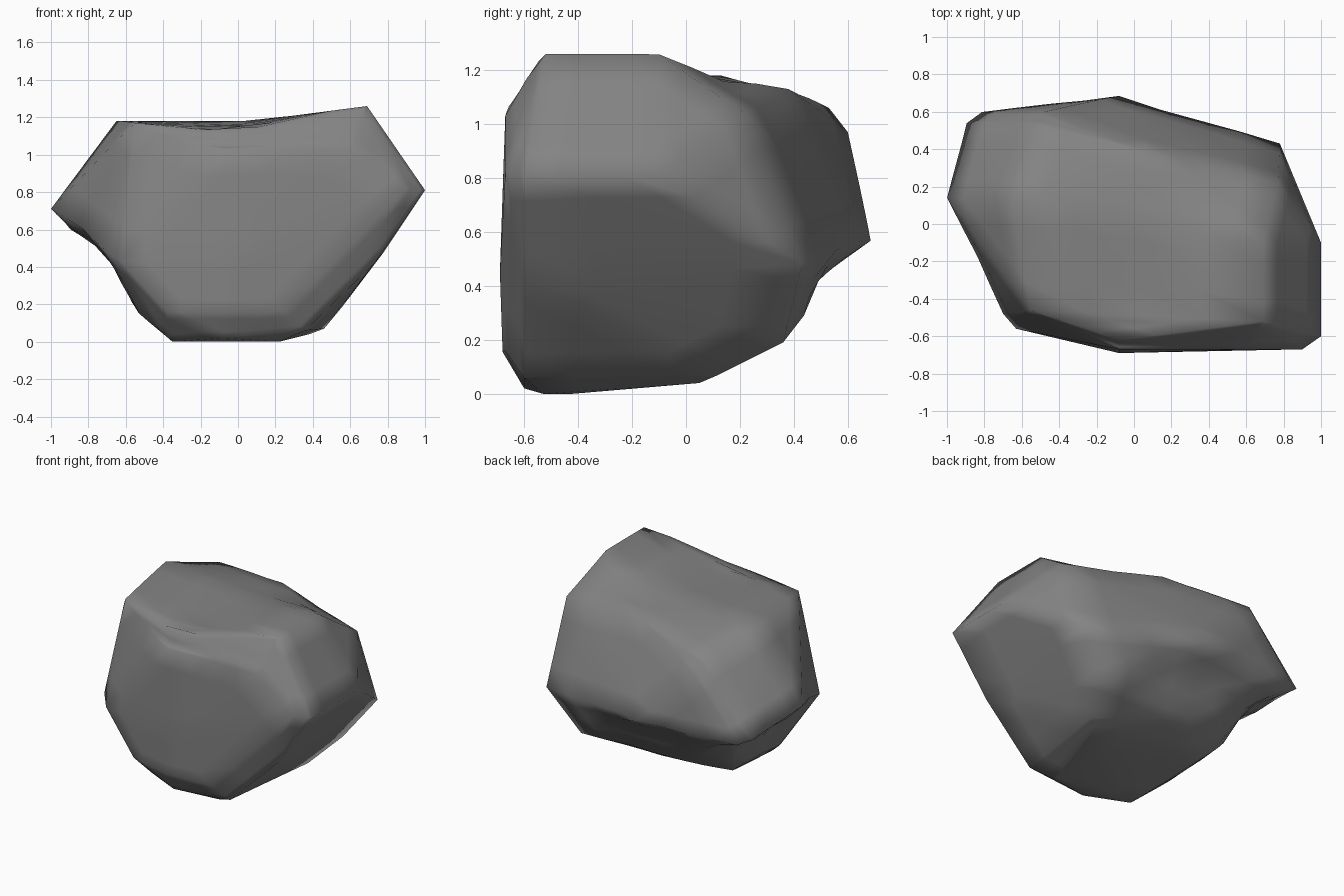
import bpy, bmesh, math
from mathutils import Vector

# Corner points of the boulder (hull), grouped by region
CORNERS = [
    # top rim
    (.69, -.52, 1.26), (.69, -.10, 1.26), (.60, -.59, 1.17), (.77, .22, 1.04),
    (-.55, -.46, 1.18), (-.65, .13, 1.18), (.08, .38, 1.145), (-.51, .53, 1.06),
    (-.48, .60, .97), (-.08, -.62, 1.20), (-.08, -.67, 1.04), (.62, -.67, 1.03),
    # widest belt
    (1.0, -.10, .81), (1.0, -.60, .81), (.90, -.67, .82), (.78, .43, .48),
    (-.08, .69, .56), (-.82, .60, .55), (-.90, .54, .59), (-1.0, .14, .71),
    (-.70, -.48, .48), (-.63, -.56, .43), (-.08, -.69, .45),
    # lower sides
    (.73, -.59, .42), (.56, .36, .19), (.46, .12, .07), (-.59, .20, .21),
    (.25, -.67, .16), (-.08, -.68, .155), (-.38, -.61, .16), (-.15, .36, .19),
    (-.53, -.28, .15),
    # foot
    (.22, -.53, 0), (-.08, -.60, .02), (-.35, -.45, 0), (.20, -.42, 0),
    (.36, -.60, .06), (.38, .05, .04), (-.47, .15, .12), (-.42, -.47, .075),
]

# Shallow hollows: centre, radius, push
DENTS = [
    ((-.72, .36, .38), .22, (.05, -.01, .09)),
    ((-.75, -.05, .40), .20, (.05, 0, .08)),
    ((-.22, .53, .36), .19, (0, -.04, .06)),
    ((.15, .52, .36), .19, (0, -.04, .06)),
    ((.42, .12, 1.19), .20, (0, 0, -.035)),
]

bm = bmesh.new()
for p in CORNERS:
    bm.verts.new(p)
bmesh.ops.convex_hull(bm, input=bm.verts[:])
loose = [v for v in bm.verts if not v.link_faces]
bmesh.ops.delete(bm, geom=loose, context='VERTS')
bmesh.ops.subdivide_edges(bm, edges=bm.edges[:], cuts=3, use_grid_fill=True)

for v in bm.verts:
    # valley running front to back across the top
    w = min(1, max(0, (v.co.z - 1.03) / .1))
    v.co.z -= (.045 - .07 * v.co.y) * w * max(0, 1 - abs(v.co.x + .03) / .6)
    for c, r, push in DENTS:
        d = (v.co - Vector(c)).length / r
        v.co += Vector(push) * math.exp(-d * d)

bmesh.ops.triangulate(bm, faces=bm.faces[:])
bmesh.ops.recalc_face_normals(bm, faces=bm.faces[:])
# Soft shading everywhere
for f in bm.faces:
    f.smooth = True
mesh = bpy.data.meshes.new("boulder")
bm.to_mesh(mesh)
bm.free()

boulder = bpy.data.objects.new("boulder", mesh)
bpy.context.collection.objects.link(boulder)
stone = bpy.data.materials.new("grey stone")
stone.diffuse_color = (.23, .23, .23, 1)
mesh.materials.append(stone)
